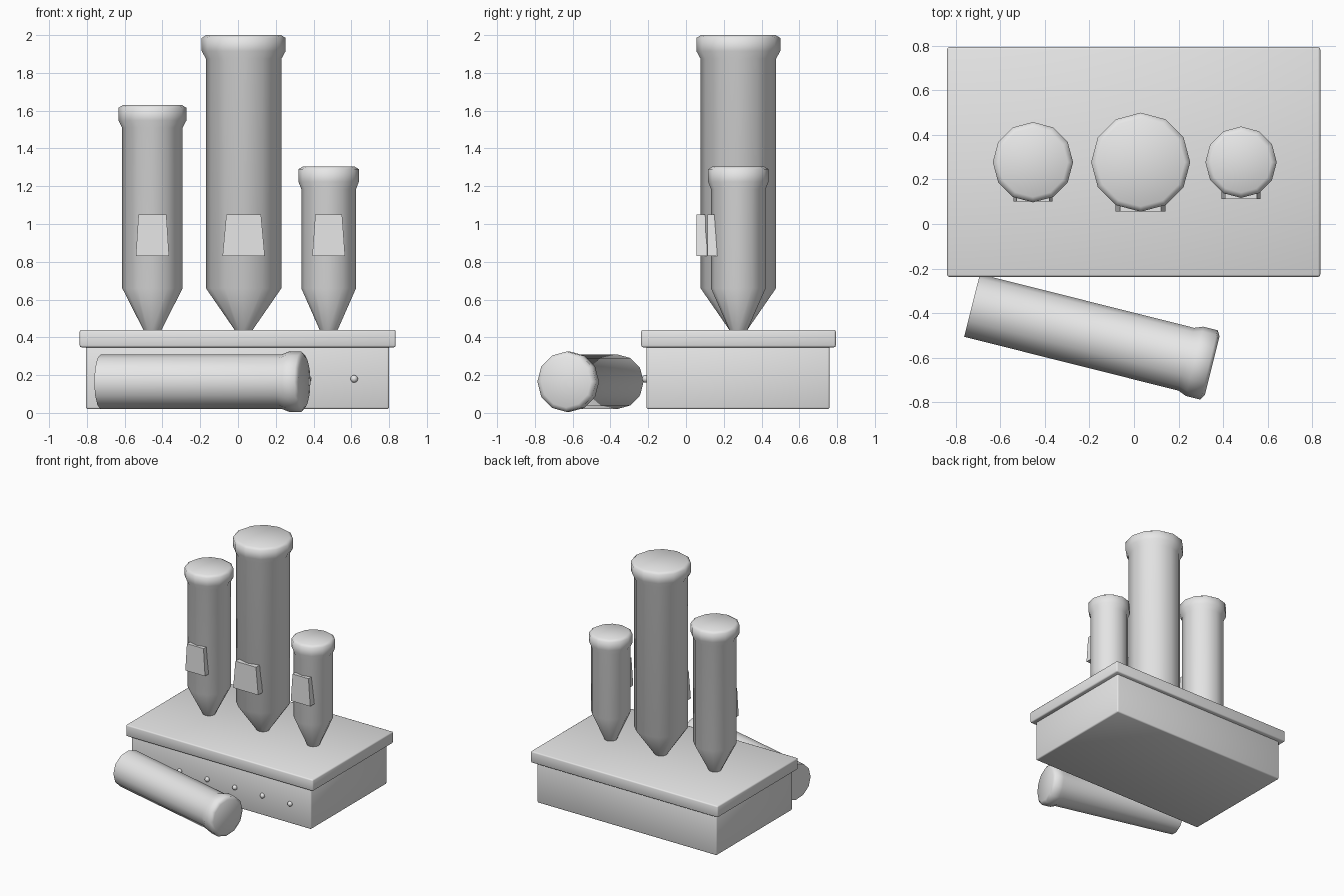
import bpy, bmesh, math
from mathutils import Matrix

cube = bpy.data.objects.get("Cube")
if cube:
    bpy.data.objects.remove(cube, do_unlink=True)

grey = bpy.data.materials.new("plain grey")
grey.use_nodes = True
grey.diffuse_color = (0.8, 0.8, 0.8, 1)
grey.node_tree.nodes["Principled BSDF"].inputs["Base Color"].default_value = (0.8, 0.8, 0.8, 1)


def finish(name, bm, smooth_angle=None):
    bmesh.ops.recalc_face_normals(bm, faces=bm.faces)
    mesh = bpy.data.meshes.new(name)
    bm.to_mesh(mesh)
    bm.free()
    mesh.materials.append(grey)
    obj = bpy.data.objects.new(name, mesh)
    bpy.context.collection.objects.link(obj)
    if smooth_angle:
        bpy.ops.object.select_all(action="DESELECT")
        obj.select_set(True)
        bpy.context.view_layer.objects.active = obj
        bpy.ops.object.shade_smooth_by_angle(angle=math.radians(smooth_angle))
    return obj


def box(name, x0, x1, y0, y1, z0, z1, bevel):
    bm = bmesh.new()
    bmesh.ops.create_cube(bm, size=1)
    for v in bm.verts:
        v.co.x = x1 if v.co.x > 0 else x0
        v.co.y = y1 if v.co.y > 0 else y0
        v.co.z = z1 if v.co.z > 0 else z0
    bmesh.ops.bevel(bm, geom=bm.edges[:], offset=bevel, segments=2,
                    profile=0.5, affect="EDGES")
    return finish(name, bm, 60)


def lathe(name, profile, sides=12):
    """Closed solid of revolution from (radius, height) pairs."""
    bm = bmesh.new()
    rings = []
    for r, z in profile:
        rings.append([bm.verts.new((r * math.cos(math.tau * i / sides),
                                    r * math.sin(math.tau * i / sides), z))
                      for i in range(sides)])
    for a, b in zip(rings, rings[1:]):
        for i in range(sides):
            j = (i + 1) % sides
            bm.faces.new((a[i], a[j], b[j], b[i]))
    bm.faces.new(rings[0])
    bm.faces.new(rings[-1])
    return finish(name, bm, 70)


def cap_profile(r, cap_r, top, drop):
    return [(r, top - drop), (cap_r, top - drop * 0.68),
            (cap_r, top - 0.015), (cap_r - 0.024, top)]


def label(name, x, half_bottom, half_top, y0, y1):
    bm = bmesh.new()
    outline = [(-half_bottom, 0.83), (half_bottom, 0.83), (half_top, 1.05), (-half_top, 1.05)]
    front = bm.faces.new([bm.verts.new((x + dx, y0, z)) for dx, z in outline])
    out = bmesh.ops.extrude_face_region(bm, geom=[front], use_keep_orig=True)
    for v in out["geom"]:
        if isinstance(v, bmesh.types.BMVert):
            v.co.y = y1
    return finish(name, bm)


# Rack box and overhanging lid
box("rack_box", -0.805, 0.80, -0.21, 0.76, 0.02, 0.36, 0.01)
box("rack_lid", -0.838, 0.835, -0.237, 0.793, 0.347, 0.44, 0.01)

# Standing tubes: name, x, radius, cap radius, top, cap drop, label bottom/top half widths, label front
tubes = [("left", 0.48, 0.145, 0.16, 1.305, 0.12, 0.087, 0.071, 0.113),
         ("middle", 0.03, 0.2, 0.222, 2.0, 0.125, 0.112, 0.092, 0.055),
         ("right", -0.453, 0.16, 0.18, 1.63, 0.12, 0.088, 0.074, 0.1)]
for name, x, r, cap_r, top, drop, wide, narrow, y0 in tubes:
    tube = lathe(name + "_tube", [(0.035, 0.42), (0.048, 0.44), (r, 0.66)]
                 + cap_profile(r, cap_r, top, drop))
    tube.location = (x, 0.277, 0)
    label(name + "_tube_label", x, wide, narrow, y0, y0 + 0.055)

# Tube lying in front of the rack
lying = lathe("lying_tube", [(0.145, 0)] + cap_profile(0.145, 0.16, 1.11, 0.12))
lying.matrix_world = (Matrix.Translation((-0.726, -0.365, 0.165))
                      @ Matrix.Rotation(math.radians(-14.1), 4, "Z")
                      @ Matrix.Rotation(math.radians(90), 4, "Y"))

# Row of studs on the front of the box
for i in range(6):
    bm = bmesh.new()
    bmesh.ops.create_uvsphere(bm, u_segments=8, v_segments=6, radius=0.02)
    stud = finish("front_stud_%d" % (i + 1), bm, 60)
    stud.location = (0.615 - 0.247 * i, -0.213, 0.18)
